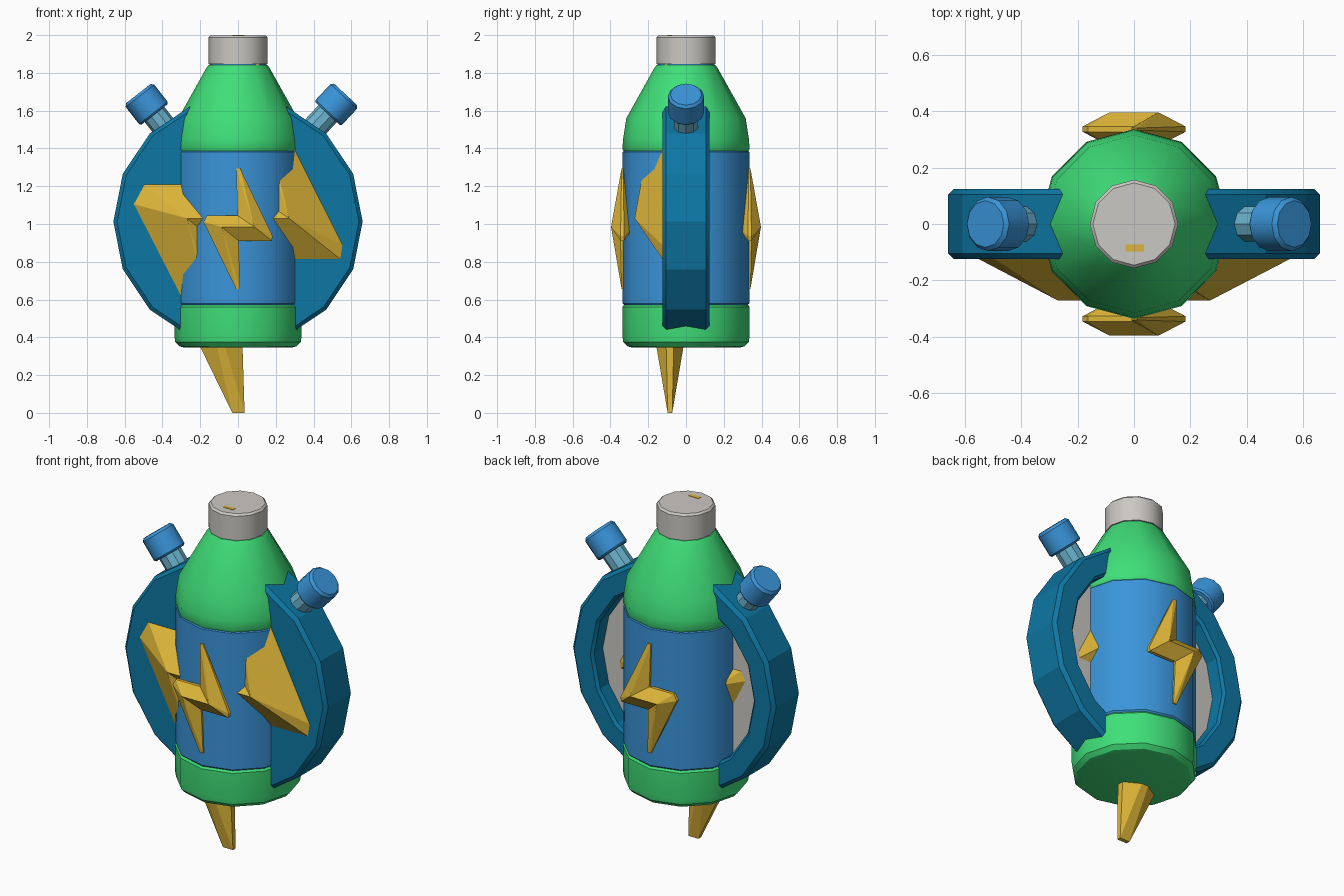
import bpy, bmesh, math
from mathutils import Matrix, Vector

if "Cube" in bpy.data.objects:
    bpy.data.objects.remove(bpy.data.objects["Cube"])


def mat(name, c):
    m = bpy.data.materials.new(name)
    m.diffuse_color = (*c, 1)
    m.use_nodes = True
    m.node_tree.nodes["Principled BSDF"].inputs["Base Color"].default_value = m.diffuse_color
    return m


GREEN = mat("green", (0.05, 0.74, 0.19))
BLUE = mat("blue", (0.042, 0.30, 0.70))
TEAL = mat("teal", (0.004, 0.185, 0.37))
PALE = mat("pale_blue", (0.15, 0.46, 0.63))
GREY = mat("light_grey", (0.60, 0.58, 0.55))
GOLD = mat("gold", (0.73, 0.47, 0.04))


def finish(name, bm, mats, smooth=None):
    bmesh.ops.recalc_face_normals(bm, faces=bm.faces)
    me = bpy.data.meshes.new(name)
    bm.to_mesh(me)
    bm.free()
    ob = bpy.data.objects.new(name, me)
    bpy.context.collection.objects.link(ob)
    for m in mats:
        me.materials.append(m)
    if smooth:
        bpy.ops.object.select_all(action='DESELECT')
        ob.select_set(True)
        bpy.context.view_layer.objects.active = ob
        bpy.ops.object.shade_smooth_by_angle(angle=math.radians(smooth))
    return ob


def lathe(name, profile, n, mats, matrix=Matrix(), rule=None, smooth=32):
    """Revolve (radius, height) points around local z; rule(segment) gives the material."""
    bm = bmesh.new()
    rings = []
    for r, z in profile:
        if r == 0:
            rings.append([bm.verts.new((0, 0, z))] * n)
        else:
            rings.append([bm.verts.new((r * math.cos(2 * math.pi * i / n),
                                        r * math.sin(2 * math.pi * i / n), z)) for i in range(n)])
    for s, (a, b) in enumerate(zip(rings, rings[1:])):
        for i in range(n):
            j = (i + 1) % n
            f = bm.faces.new(list(dict.fromkeys((a[i], a[j], b[j], b[i]))))
            f.material_index = rule(s) if rule else 0
    bmesh.ops.transform(bm, matrix=matrix, verts=bm.verts)
    return finish(name, bm, mats, smooth)


# Bottle parts
lathe("bottle_base", [(0, .345), (.28, .345), (.31, .352), (.332, .375), (.337, .41),
                      (.337, .56), (.328, .572), (0, .572)], 12, [GREEN])
lathe("bottle_middle", [(0, .57), (.327, .57), (.335, .58), (.335, 1.38),
                        (.327, 1.39), (0, 1.39)], 12, [BLUE])
lathe("bottle_shoulder", [(0, 1.385), (.33, 1.385), (.337, 1.398), (.333, 1.45), (.316, 1.56),
                          (.168, 1.825), (.155, 1.842), (0, 1.842)], 12, [GREEN])
lathe("bottle_neck_seal", [(0, 1.838), (.15, 1.838), (.15, 1.85), (0, 1.85)], 12, [BLUE])
lathe("bottle_cap", [(0, 1.846), (.157, 1.846), (.157, 1.987), (.146, 1.998), (0, 1.998)],
      12, [GREY])

# Round side disc, hollowed at the back with a pale panel
disc = [(0, -.125), (.64, -.125), (.66, -.105), (.66, .105), (.64, .125),
        (.535, .125), (.52, .11), (.52, .03), (0, .03)]
lathe("side_disc", disc, 16, [TEAL, GREY],
      Matrix.Translation((0, 0, 1.013)) @ Matrix.Rotation(-math.pi / 2, 4, 'X'),
      rule=lambda s: int(s == 7), smooth=20)

# Two buttons on stems
for side, cx, ang in (("left", -.485, -38), ("right", .522, 43)):
    m = Matrix.Translation((cx, 0, 1.635)) @ Matrix.Rotation(math.radians(ang), 4, 'Y')
    lathe(side + "_button_stem", [(0, -.25), (.066, -.25), (.066, 0), (0, 0)], 10, [PALE], m, smooth=25)
    lathe(side + "_button", [(0, -.07), (.088, -.07), (.096, -.06), (.096, .055),
                             (.083, .07), (0, .07)], 12, [BLUE], m)

# Lightning bolt: outline (x, z, half thickness, which ridge end it rises to)
OUTLINE = [(-.03, 1, .012, 1), (.035, 1, .012, 1), (.572, -.12, .03, 1), (.56, -.2, .03, 1),
           (.01, -.2, .03, 0), (.035, -1, .012, 0), (-.03, -1, .012, 0), (-.57, .11, .03, 0),
           (-.51, .22, .03, 0), (-.01, .22, .03, 1)]


def bolt(name, loc, scale):
    bm = bmesh.new()
    n = len(OUTLINE)
    edge = {}
    for s in (-1, 1):
        ring = [bm.verts.new((x, s * t, z)) for x, z, t, _ in OUTLINE]
        ridge = [bm.verts.new((x, s * .187, .03)) for x in (-.27, .27)]
        for i in range(n):
            j = (i + 1) % n
            p, q = ridge[OUTLINE[i][3]], ridge[OUTLINE[j][3]]
            bm.faces.new((ring[i], ring[j], q))
            if p != q:
                bm.faces.new((ring[i], q, p))
        edge[s] = ring
    for i in range(n):
        j = (i + 1) % n
        bm.faces.new((edge[-1][i], edge[-1][j], edge[1][j], edge[1][i]))
    bmesh.ops.transform(bm, matrix=Matrix.Translation(loc) @ Matrix.Scale(scale, 4), verts=bm.verts)
    return finish(name, bm, [GOLD])


bolt("large_bolt", Vector((0, -.085, 1.0)), 1.0)
bolt("front_bolt", Vector((0, -.337, .975)), .32)
bolt("back_bolt", Vector((0, .337, .975)), .32)
